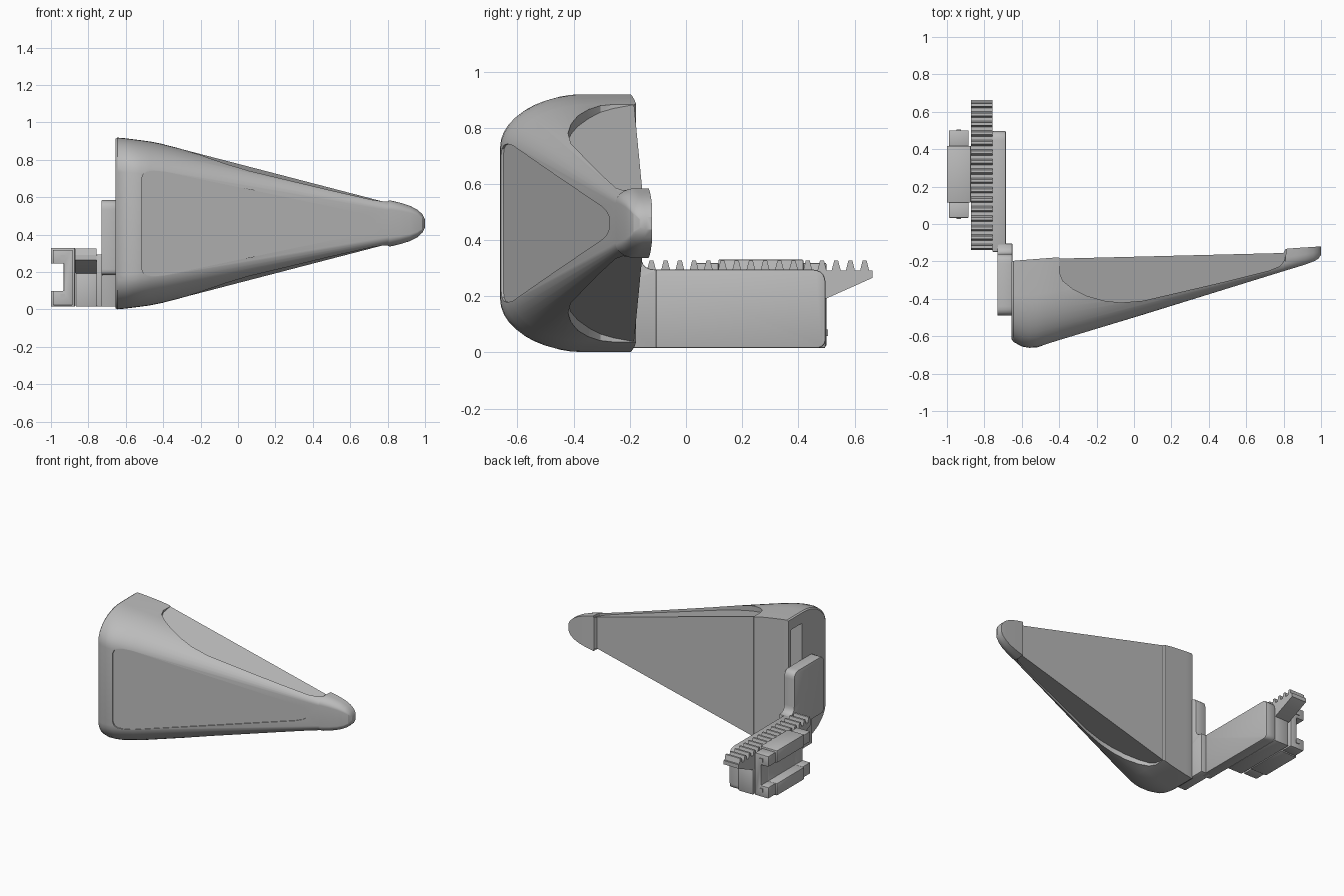
import bpy, bmesh, math

if "Cube" in bpy.data.objects:
    bpy.data.objects.remove(bpy.data.objects["Cube"])

grey = bpy.data.materials.new("plain_grey")
grey.diffuse_color = (0.5, 0.5, 0.5, 1)
grey.use_nodes = True
grey.node_tree.nodes["Principled BSDF"].inputs["Base Color"].default_value = grey.diffuse_color


def make(name, bm):
    bmesh.ops.recalc_face_normals(bm, faces=bm.faces)
    me = bpy.data.meshes.new(name)
    bm.to_mesh(me)
    bm.free()
    ob = bpy.data.objects.new(name, me)
    bpy.context.collection.objects.link(ob)
    me.materials.append(grey)
    return ob


def loft(name, rings):
    bm = bmesh.new()
    vs = [[bm.verts.new(p) for p in r] for r in rings]
    n = len(rings[0])
    for a, b in zip(vs, vs[1:]):
        for i in range(n):
            j = (i + 1) % n
            bm.faces.new((a[i], a[j], b[j], b[i]))
    bm.faces.new(vs[0])
    bm.faces.new(vs[-1])
    return make(name, bm)


def prism_x(name, pts, x0, x1):
    # (y, z) outline extruded along x
    return loft(name, [[(x, y, z) for y, z in pts] for x in (x0, x1)])


def box(name, x, y, z):
    return prism_x(name, [(y[0], z[0]), (y[1], z[0]), (y[1], z[1]), (y[0], z[1])], *x)


def rounded(pts, r, seg=5):
    # round the corners of an outline with per-corner radii
    out, n = [], len(pts)
    for i, (p, rad) in enumerate(zip(pts, r)):
        if rad == 0:
            out.append(p)
            continue
        ends = []
        for q in (pts[i - 1], pts[(i + 1) % n]):
            d = math.dist(p, q)
            ends.append([p[k] + (q[k] - p[k]) * rad / d for k in (0, 1)])
        for s in range(seg + 1):
            t = s / seg
            out.append(tuple((1 - t) ** 2 * ends[0][k] + 2 * t * (1 - t) * p[k]
                             + t * t * ends[1][k] for k in (0, 1)))
    return out


def apply_mod(ob, kind, **kw):
    m = ob.modifiers.new("m", kind)
    for k, v in kw.items():
        setattr(m, k, v)
    bpy.context.view_layer.objects.active = ob
    bpy.ops.object.modifier_apply(modifier=m.name)


def cut(ob, cutter):
    apply_mod(ob, 'BOOLEAN', operation='DIFFERENCE', solver='EXACT', object=cutter)
    bpy.data.objects.remove(cutter)


def soften(ob, w=0.006):
    apply_mod(ob, 'BEVEL', width=w, segments=2, limit_method='ANGLE', angle_limit=0.7)


def smooth(ob):
    bpy.ops.object.select_all(action='DESELECT')
    ob.select_set(True)
    bpy.context.view_layer.objects.active = ob
    bpy.ops.object.shade_smooth_by_angle(angle=math.radians(28))


ZC = 0.46

# Finger body: (x, back y, front y, half height)
stations = [(-0.655, -0.20, -0.615, 0.453), (-0.645, -0.197, -0.63, 0.459),
            (-0.60, -0.193, -0.655, 0.455), (-0.56, -0.19, -0.662, 0.45),
            (-0.52, -0.187, -0.66, 0.445), (-0.47, -0.183, -0.645, 0.438),
            (-0.405, -0.178, -0.625, 0.425), (-0.395, -0.185, -0.622, 0.422),
            (0.80, -0.155, -0.252, 0.118), (0.81, -0.133, -0.249, 0.124),
            (0.87, -0.128, -0.231, 0.110), (0.92, -0.125, -0.215, 0.094),
            (0.96, -0.122, -0.20, 0.073), (0.985, -0.121, -0.187, 0.05),
            (1.0, -0.121, -0.165, 0.022)]


def section(x, yb, yf, h):
    d = yb - yf
    a, b = 0.6 * d, 0.4 * h
    top = [(yb, h)]
    for i in range(11):
        t = math.pi / 2 * i / 10
        top.append((yf + a - a * math.sin(t), h - b + b * math.cos(t)))
    half = [(x, y, ZC + z) for y, z in top]
    return half + [(x, y, 2 * ZC - z) for x, y, z in reversed(half)]


finger = loft("finger_body", [section(*s) for s in stations])

# Recessed front panel
half = [(-0.515, 0.24), (-0.505, 0.265), (-0.485, 0.278), (-0.45, 0.282), (-0.39, 0.277),
        (0.65, 0.058), (0.70, 0.042), (0.73, 0.022), (0.737, 0)]
outline = half + [(x, -z) for x, z in half[-2::-1]]
cut(finger, loft("front_panel_cutter", [
    [(x, -0.66 + 0.3085 * (x + 0.52) + 0.008, ZC + z) for x, z in outline],
    [(x, -0.9, ZC + z) for x, z in outline]]))

# Recessed flat panels on upper and lower sides
side = [(-0.395, -0.05), (-0.398, -0.26), (-0.38, -0.305), (-0.33, -0.345), (-0.25, -0.385),
        (-0.16, -0.41), (-0.07, -0.42), (0.05, -0.41), (0.2, -0.375), (0.5, -0.305),
        (0.72, -0.25), (0.78, -0.225), (0.805, -0.195), (0.812, -0.16), (0.812, -0.05)]
for s in (1, -1):
    floor = [(x, y, ZC + s * (0.42 - 0.265 * (x + 0.4) + 0.19 * (y + 0.2))) for x, y in side]
    cut(finger, loft("side_panel_cutter", [floor, [(x, y, ZC + s * 0.8) for x, y in side]]))

# Slot in the base end of the finger
cut(finger, box("slot_cutter", (-0.8, -0.55), (-0.35, -0.23), (0.08, 0.84)))
smooth(finger)

# Bracket plate fixed to the finger base
bracket = prism_x("bracket_plate", rounded(
    [(-0.49, 0.185), (-0.36, 0.185), (-0.36, 0.015), (-0.105, 0.015),
     (-0.105, 0.295), (-0.16, 0.295), (-0.16, 0.585), (-0.49, 0.585)],
    [0.03, 0, 0, 0, 0, 0.05, 0.05, 0.05]), -0.73, -0.65)
soften(bracket, 0.005)
smooth(bracket)

# Arm plate
arm = prism_x("arm_plate", rounded(
    [(-0.15, 0.015), (0.497, 0.015), (0.497, 0.295), (-0.15, 0.295)],
    [0, 0.035, 0.05, 0]), -0.757, -0.685)
soften(arm)
smooth(arm)

# Toothed rack with sloping underside at both ends
teeth = [(-0.14, 0.292)]
for i in range(16):
    c = -0.123 + 0.0506 * i
    teeth += [(c - 0.016, 0.292), (c - 0.007, 0.327), (c + 0.007, 0.327), (c + 0.016, 0.292)]
teeth += [(0.664, 0.292), (0.664, 0.265), (0.5, 0.192), (0.03, 0.192), (-0.14, 0.265)]
smooth(prism_x("gear_rack", teeth, -0.872, -0.757))

# Block under the rack
block = box("rack_block", (-0.868, -0.755), (0.03, 0.497), (0.015, 0.195))
soften(block)
smooth(block)


# Slide carriage with a C-shaped channel: core and two end caps
def channel(name, x0, x1, z0, z1, y0, y1):
    prof = [(x0, z0), (x1, z0), (x1, z1), (x0, z1), (x0, 0.245), (-0.932, 0.245),
            (-0.932, 0.10), (x0, 0.10)]
    ob = loft(name, [[(x, y, z) for x, z in prof] for y in (y0, y1)])
    soften(ob, 0.004)
    smooth(ob)


channel("carriage_core", -1.0, -0.872, 0.015, 0.33, 0.115, 0.418)
for n, y0, y1 in (("front", 0.033, 0.116), ("rear", 0.417, 0.5)):
    channel(n + "_carriage_cap", -0.99, -0.885, 0.022, 0.318, y0, y1)
    for z in (0.07, 0.28):
        box(n + "_cap_screw", (-0.95, -0.925), (y0 - 0.006, y1 + 0.006), (z - 0.012, z + 0.012))
